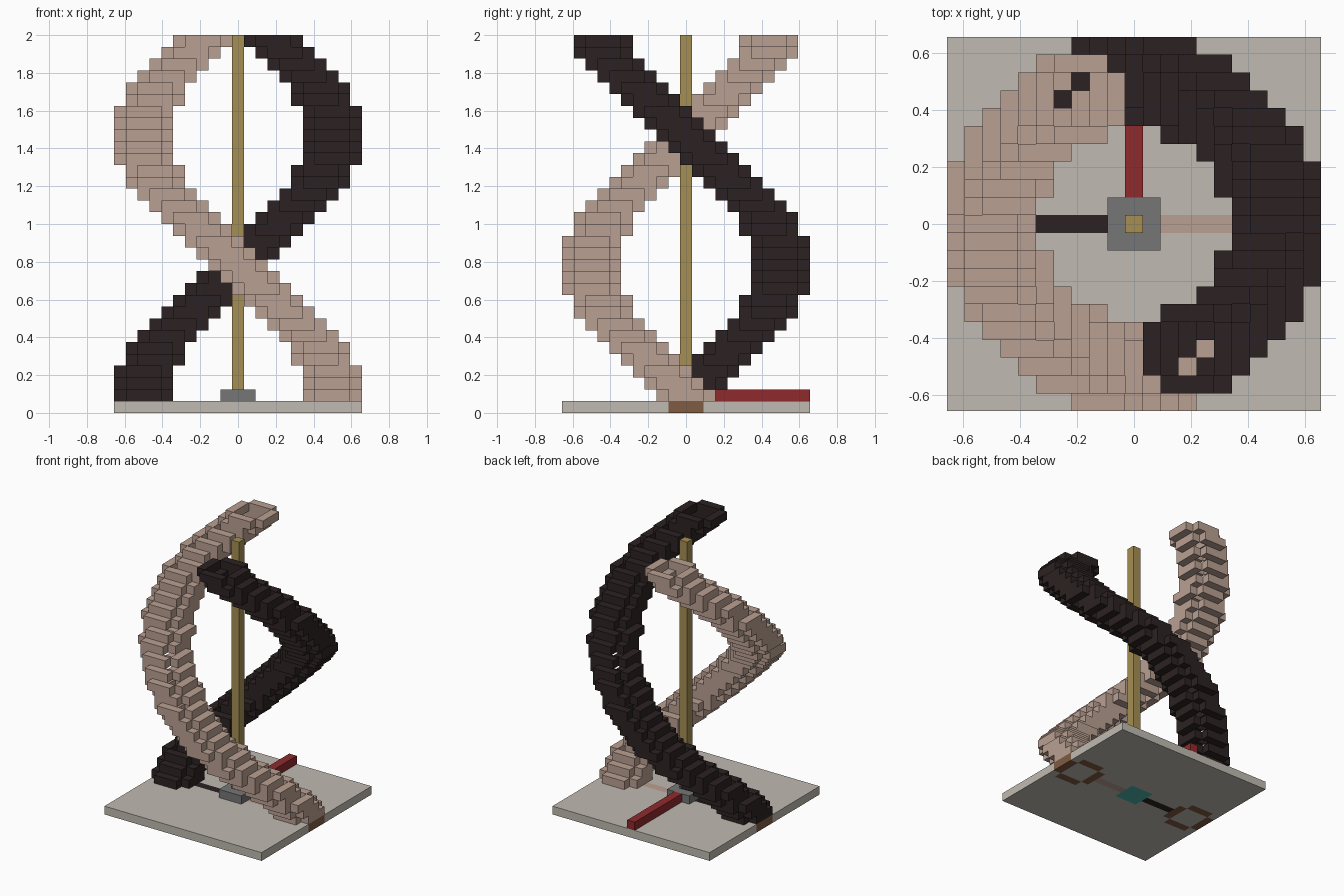
import bpy, bmesh, math
from mathutils import Vector

if "Cube" in bpy.data.objects:
    bpy.data.objects.remove(bpy.data.objects["Cube"])

U = 1 / 16          # block size
LAYERS = 32
RADIUS = 8          # strand path radius in blocks
TURN = math.radians(8.18)


def material(name, rgb):
    lin = [((c / 255 + 0.055) / 1.055) ** 2.4 for c in rgb] + [1]
    m = bpy.data.materials.new(name)
    m.use_nodes = True
    m.diffuse_color = lin
    m.node_tree.nodes["Principled BSDF"].inputs["Base Color"].default_value = lin
    return m


stone = material("pale stone", (192, 187, 178))
clay = material("pink clay", (186, 160, 146))
coal = material("near black", (44, 34, 34))
gold = material("dull gold", (166, 143, 84))
red = material("dark red", (144, 42, 45))
grey = material("mid grey", (119, 118, 118))
brown = material("wood brown", (128, 92, 66))
teal = material("teal", (78, 180, 172))

AXES = [Vector(v) for v in ((1, 0, 0), (0, 1, 0), (0, 0, 1))]


def blocks(name, cells):
    """Mesh only the exposed faces of a {cell: material} dictionary."""
    bm = bmesh.new()
    mesh = bpy.data.meshes.new(name)
    mats = list(dict.fromkeys(cells.values()))
    for m in mats:
        mesh.materials.append(m)
    for cell, m in cells.items():
        centre = Vector(cell) + AXES[2] / 2
        for i, axis in enumerate(AXES):
            for s in (1, -1):
                n = axis * s
                if tuple(int(a + b) for a, b in zip(cell, n)) in cells:
                    continue
                a, b = AXES[(i + 1) % 3] / 2, AXES[(i + 2) % 3] / 2 * s
                ring = (-a - b, a - b, a + b, b - a)
                f = bm.faces.new([bm.verts.new((centre + n / 2 + r) * U) for r in ring])
                f.material_index = mats.index(m)
    bmesh.ops.remove_doubles(bm, verts=bm.verts, dist=U / 100)
    bm.to_mesh(mesh)
    bm.free()
    obj = bpy.data.objects.new(name, mesh)
    bpy.context.collection.objects.link(obj)
    return obj


def span(xs, ys, zs, m):
    return {(x, y, z): m for x in xs for y in ys for z in zs}


def ring(cx, cy, z, m):
    """One hollow slice: a five block square outline without corners."""
    return {(cx + x, cy + y, z): m for x in range(-2, 3) for y in range(-2, 3)
            if max(abs(x), abs(y)) == 2 and abs(x) + abs(y) < 4}


# Base plate with inlaid footings, spokes and centre
side = range(-10, 11)
hub = range(-1, 2)
base = span(side, side, [0], stone)
base.update(span(hub, hub, [0], teal))
for s, m in ((1, clay), (-1, coal)):
    base.update(span([s * i for i in range(2, 6)], [0], [0], m))
    base.update(ring(s * RADIUS, 0, 0, brown))
blocks("base_plate", base)

# Two opposed hollow spiral strands
for name, s, m in (("light_strand", 1, clay), ("dark_strand", -1, coal)):
    cells = {}
    for z in range(1, LAYERS):
        t = (z - 1) * TURN
        cells.update(ring(s * round(RADIUS * math.cos(t)),
                          -s * round(RADIUS * math.sin(t)), z, m))
    blocks(name, cells)

# Centre block, pole and pointer bar
blocks("hub", span(hub, hub, [1], grey))
blocks("centre_pole", span([0], [0], range(2, LAYERS), gold))
blocks("pointer_bar", span([0], range(2, 11), [1], red))
